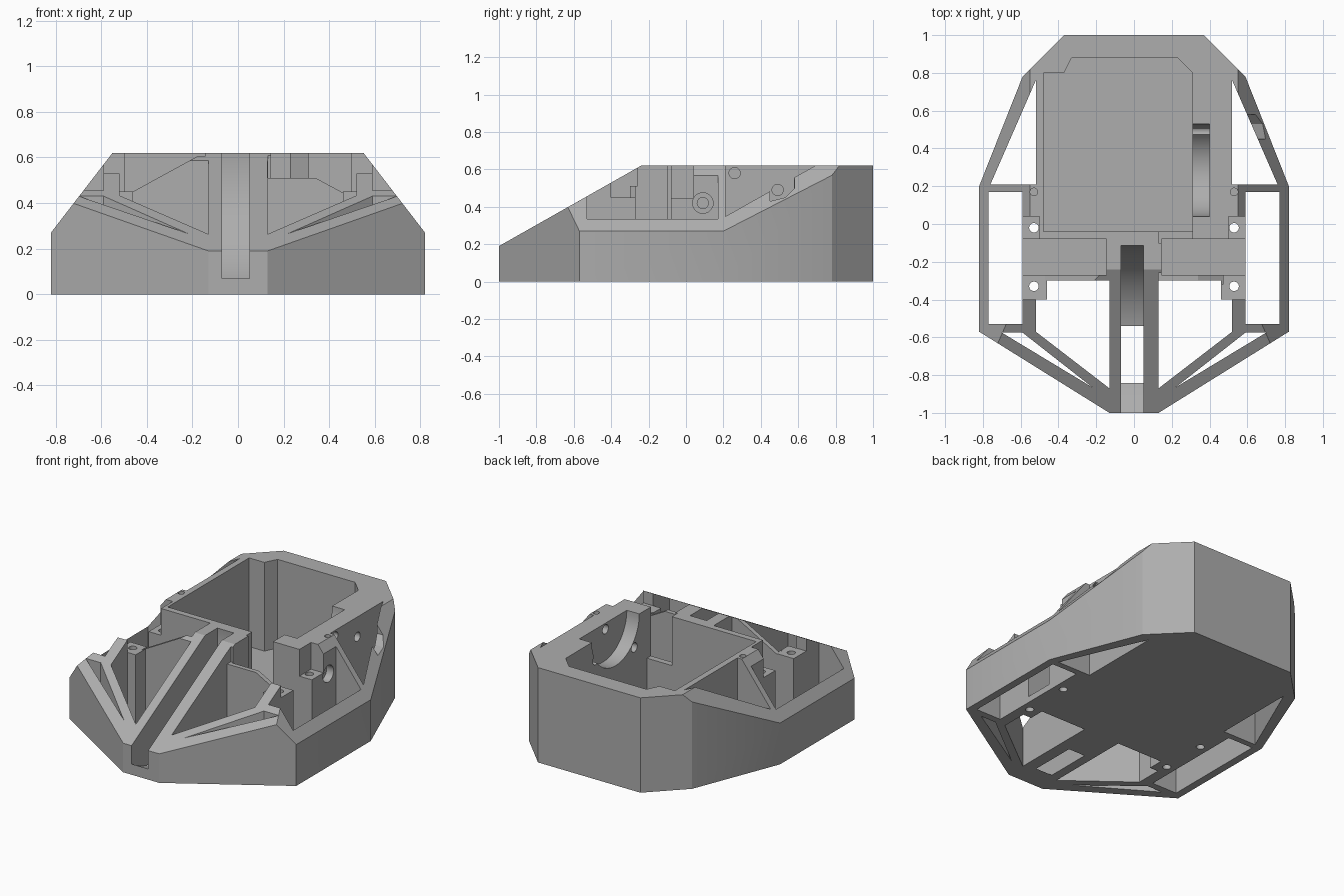
import bpy, bmesh
from math import cos, sin, tau
from mathutils import Vector

cube = bpy.data.objects.get("Cube")
if cube:
    bpy.data.objects.remove(cube, do_unlink=True)

grey = bpy.data.materials.new("plain grey")
grey.use_nodes = True
colour = (0.42, 0.42, 0.42, 1)
grey.diffuse_color = colour
grey.node_tree.nodes["Principled BSDF"].inputs["Base Color"].default_value = colour


def prism(name, points, axis, lo, hi):
    """Extrude a 2D outline along an axis; outline uses the other two axes in order."""
    def place(p, d):
        co = list(p)
        co.insert("xyz".index(axis), d)
        return Vector(co)
    bm = bmesh.new()
    a = [bm.verts.new(place(p, lo)) for p in points]
    b = [bm.verts.new(place(p, hi)) for p in points]
    bm.faces.new(a)
    bm.faces.new(b)
    for i in range(len(a)):
        j = (i + 1) % len(a)
        bm.faces.new((a[i], a[j], b[j], b[i]))
    bmesh.ops.recalc_face_normals(bm, faces=bm.faces)
    mesh = bpy.data.meshes.new(name)
    bm.to_mesh(mesh)
    bm.free()
    mesh.materials.append(grey)
    obj = bpy.data.objects.new(name, mesh)
    bpy.context.collection.objects.link(obj)
    return obj


def rect(x0, x1, y0, y1):
    return [(x0, y0), (x1, y0), (x1, y1), (x0, y1)]


def circle(cx, cy, r, n=24):
    return [(cx + r * cos(tau * i / n), cy + r * sin(tau * i / n)) for i in range(n)]


def flip(points):
    return [(-x, y) for x, y in points]


# Outer hull, clipped by the sloping nose and the two side chamfers
half = [(0.13, -1), (0.82, -0.57), (0.82, 0.2), (0.59, 0.78), (0.37, 1)]
chassis = prism("chassis", half + flip(half)[::-1], "z", 0, 0.62)
bm = bmesh.new()
bm.from_mesh(chassis.data)
planes = [((0, -1, 0.19), (0, -0.43, 0.76)),
          ((0.82, 0, 0.27), (0.35, 0, 0.27)),
          ((-0.82, 0, 0.27), (-0.35, 0, 0.27))]
for co, no in planes:
    cut = bmesh.ops.bisect_plane(bm, geom=bm.verts[:] + bm.edges[:] + bm.faces[:],
                                 plane_co=co, plane_no=no, clear_outer=True, dist=1e-5)
    edges = [e for e in cut["geom_cut"] if isinstance(e, bmesh.types.BMEdge)]
    bmesh.ops.contextual_create(bm, geom=edges)
bmesh.ops.recalc_face_normals(bm, faces=bm.faces)
bm.to_mesh(chassis.data)
bm.free()

cutters = []


def carve(points, axis, lo, hi, mirror=False):
    cutters.append(prism("cutter", points, axis, lo, hi))
    if mirror:
        cutters.append(prism("cutter", flip(points), axis, lo, hi))


LOW, TOP, FLOOR = -0.1, 0.9, 0.04

# Main compartment and its lowered front opening
carve([(-0.48, -0.04), (0.31, -0.04), (0.31, 0.8), (0.23, 0.88),
       (-0.33, 0.88), (-0.37, 0.8), (-0.48, 0.8)], "z", FLOOR, TOP)
carve(rect(0.13, 0.31, -0.1, 0), "z", 0.3, TOP)

# Side windows, rear triangles, front openings and slits, all right through
carve(rect(0.59, 0.77, -0.53, 0.17), "z", LOW, TOP, True)
carve([(0.52, 0.21), (0.76, 0.21), (0.52, 0.76)], "z", LOW, TOP, True)
carve([(0.13, -0.3), (0.46, -0.3), (0.46, -0.4), (0.52, -0.4),
       (0.52, -0.57), (0.13, -0.87)], "z", LOW, TOP, True)
carve([(0.7, -0.575), (0.59, -0.575), (0.22, -0.865)], "z", LOW, TOP, True)

# Motor bays, with mounting posts at both ends
carve(rect(0.145, 0.65, -0.27, -0.08), "z", FLOOR, TOP, True)
carve(rect(0.46, 0.65, -0.4, -0.26), "z", 0.45, TOP, True)
carve(rect(0.5, 0.65, -0.1, 0.04), "z", 0.445, TOP, True)
for y in (-0.33, -0.02):
    carve(circle(0.53, y, 0.025), "z", LOW, TOP, True)
carve(circle(0.53, 0.17, 0.02), "z", 0.5, TOP, True)

# Shaped tops of the bay front plates
carve([(0.131, TOP), (0.131, 0.51), (0.34, 0.51), (0.47, 0.44), (0.47, TOP)],
      "y", -0.32, -0.26)
carve([(-0.47, TOP), (-0.47, 0.445), (-0.15, 0.62), (-0.15, TOP)],
      "y", -0.32, -0.26)

# Round wheel slots in the nose and the thick side wall
carve(circle(-0.69, 0.56, 0.58, 96), "x", -0.07, 0.05)
carve(circle(0.285, 0.62, 0.245, 64), "x", 0.305, 0.4)

# Cross holes in the thick side wall
for y, z in ((0.26, 0.58), (0.49, 0.49), (0.09, 0.42)):
    carve(circle(y, z, 0.03), "x", 0.28, 0.6)
carve(circle(0.09, 0.42, 0.055), "x", 0.54, 0.62)

# Access notch in the outer wall
carve([(0.45, 0.43), (0.53, 0.45), (0.58, 0.5), (0.58, TOP), (0.43, TOP)],
      "x", 0.6, 0.9)

bpy.context.view_layer.objects.active = chassis
for cutter in cutters:
    mod = chassis.modifiers.new("carve", "BOOLEAN")
    mod.operation = "DIFFERENCE"
    mod.solver = "EXACT"
    mod.object = cutter
    bpy.ops.object.modifier_apply(modifier=mod.name)
    bpy.data.objects.remove(cutter, do_unlink=True)

bpy.ops.object.select_all(action="DESELECT")
chassis.select_set(True)
bpy.ops.object.shade_smooth_by_angle(angle=0.4)
